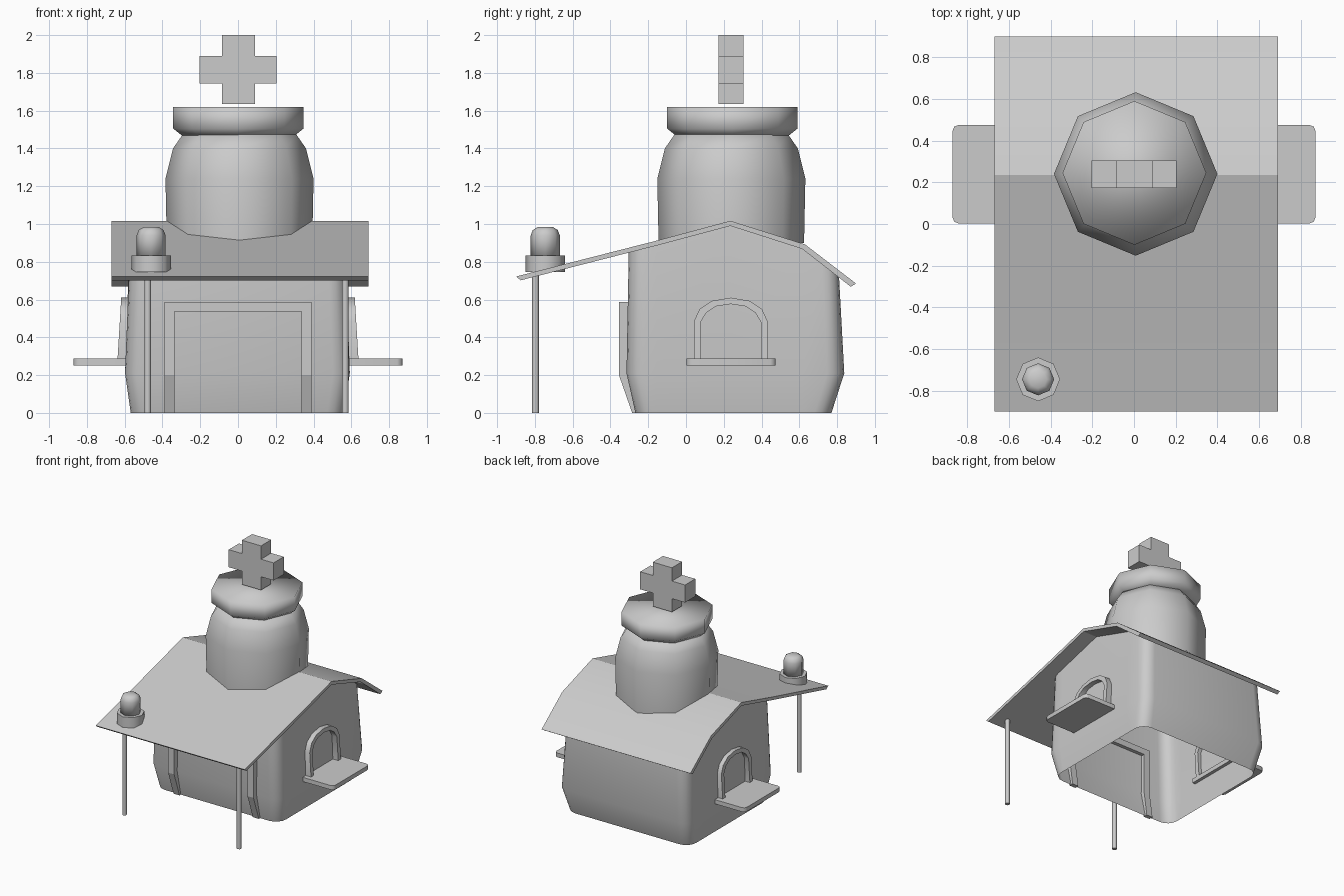
import bpy, bmesh, math

if "Cube" in bpy.data.objects:
    bpy.data.objects.remove(bpy.data.objects["Cube"])

stone = bpy.data.materials.new("plain grey")
stone.diffuse_color = (0.6, 0.6, 0.6, 1)
stone.use_nodes = True
stone.node_tree.nodes["Principled BSDF"].inputs["Base Color"].default_value = stone.diffuse_color


def make(name, verts, faces, smooth=None):
    me = bpy.data.meshes.new(name)
    me.from_pydata(verts, [], faces)
    bm = bmesh.new()
    bm.from_mesh(me)
    bmesh.ops.recalc_face_normals(bm, faces=bm.faces)
    bm.to_mesh(me)
    bm.free()
    me.materials.append(stone)
    ob = bpy.data.objects.new(name, me)
    bpy.context.collection.objects.link(ob)
    if smooth:
        bpy.ops.object.select_all(action='DESELECT')
        ob.select_set(True)
        bpy.context.view_layer.objects.active = ob
        bpy.ops.object.shade_smooth_by_angle(angle=math.radians(smooth))
    return ob


def prism(name, outline, place, a, b, smooth=None):
    """Extrude a 2D outline; place(u, v, t) maps to 3D, t runs from a to b."""
    n = len(outline)
    verts = [place(u, v, t) for t in (a, b) for u, v in outline]
    faces = [tuple(range(n)), tuple(range(n, 2 * n))]
    faces += [(i, (i + 1) % n, n + (i + 1) % n, n + i) for i in range(n)]
    return make(name, verts, faces, smooth)


def lathe(name, cx, cy, profile, sides=8, smooth=180, bottom=True):
    verts = [(cx + r * math.cos(2 * math.pi * i / sides),
              cy + r * math.sin(2 * math.pi * i / sides), z)
             for r, z in profile for i in range(sides)]
    faces = [(k * sides + i, k * sides + (i + 1) % sides,
              (k + 1) * sides + (i + 1) % sides, (k + 1) * sides + i)
             for k in range(len(profile) - 1) for i in range(sides)]
    faces.append(tuple(range((len(profile) - 1) * sides, len(profile) * sides)))
    if bottom:
        faces.append(tuple(range(sides)))
    return make(name, verts, faces, smooth)


# Roof: bent sheet running across the building
roof_top = [(-0.9, 0.722), (-0.155, 0.912), (0.235, 1.017), (0.63, 0.892), (0.9, 0.685)]
roof_low = [(-0.875, 0.702), (-0.155, 0.886), (0.235, 0.99), (0.615, 0.868), (0.872, 0.668)]
prism("roof", roof_top + roof_low[::-1], lambda u, v, t: (t, u, v), -0.67, 0.69, 25)


def roof_under(y):
    for (y0, z0), (y1, z1) in zip(roof_low, roof_low[1:]):
        if y <= y1:
            return z0 + (z1 - z0) * (y - y0) / (y1 - y0) + 0.008
    return roof_low[-1][1]


# Walls: open shell with rounded corners, bulging near the base
def wall_ring(hx, y0, y1, r=0.09, seg=4):
    pts = []
    for cx, cy, start in ((hx - r, y1 - r, 0), (r - hx, y1 - r, 90),
                          (r - hx, y0 + r, 180), (hx - r, y0 + r, 270)):
        for k in range(seg + 1):
            a = math.radians(start + 90 * k / seg)
            pts.append((cx + r * math.cos(a), cy + r * math.sin(a)))
        breaks = (0.615, 0.235, -0.155)
        if start == 90:
            pts += [(-hx, y) for y in breaks]
        if start == 270:
            pts += [(hx, y) for y in breaks[::-1]]
    return [(x - 0.003, y) for x, y in pts]


rings = [[(x, y, 0) for x, y in wall_ring(0.565, -0.268, 0.77)],
         [(x, y, 0.21) for x, y in wall_ring(0.595, -0.315, 0.838)],
         [(x, y, roof_under(y)) for x, y in wall_ring(0.568, -0.303, 0.81)]]
n = len(rings[0])
make("walls", [p for ring in rings for p in ring],
     [(k * n + i, k * n + (i + 1) % n, (k + 1) * n + (i + 1) % n, (k + 1) * n + i)
      for k in range(2) for i in range(n)], 40)

# Tower and its rim
lathe("tower", 0.008, 0.24, [(0.385, 0.9), (0.392, 1.24), (0.352, 1.4), (0.3, 1.475)],
      bottom=False)
lathe("tower_rim", 0.002, 0.245, [(0.295, 1.465), (0.345, 1.505), (0.345, 1.62)])

# Cross above the tower
cross = [(-0.085, 1.635), (0.09, 1.635), (0.09, 1.745), (0.205, 1.745), (0.205, 1.89),
         (0.09, 1.89), (0.09, 2.0), (-0.085, 2.0), (-0.085, 1.89), (-0.205, 1.89),
         (-0.205, 1.745), (-0.085, 1.745)]
prism("cross", cross, lambda u, v, t: (u, t, v), 0.172, 0.305)

# Small chimney on the porch roof
lathe("chimney_base", -0.46, -0.745, [(0.105, 0.745), (0.105, 0.832)], smooth=60)
lathe("chimney_top", -0.46, -0.745, [(0.077, 0.82), (0.077, 0.94), (0.066, 0.968), (0.042, 0.983)])

# Porch poles
for side, x in (("left", -0.478), ("right", 0.568)):
    lathe("porch_pole_" + side, x, -0.797, [(0.018, 0), (0.018, 0.73)], smooth=60)

# Door frame: two posts following the wall bulge, and a lintel
post = [(-0.25, 0), (-0.285, 0), (-0.355, 0.2), (-0.355, 0.586), (-0.28, 0.586), (-0.28, 0.2)]
for side, a, b in (("left", -0.39, -0.335), ("right", 0.335, 0.39)):
    prism("door_post_" + side, post, lambda u, v, t: (t, u, v), a, b)
lintel = [(-0.28, 0.536), (-0.355, 0.536), (-0.355, 0.586), (-0.28, 0.586)]
prism("door_lintel", lintel, lambda u, v, t: (t, u, v), -0.335, 0.335)

# Arched window frames and sills on both sides
half_out = [(0.195, 0.27), (0.195, 0.485), (0.165, 0.55), (0.1, 0.593), (0, 0.61)]
half_in = [(0.16, 0.27), (0.16, 0.48), (0.13, 0.53), (0.08, 0.564), (0, 0.576)]


def mirrored(half):
    return half + [(-u, v) for u, v in half[-2::-1]]


for side, s in (("right", 1), ("left", -1)):
    arch = [(u + 0.237, v) for u, v in mirrored(half_out) + mirrored(half_in)[::-1]]
    m = len(arch)
    half = m // 2
    verts = [(s * (x - 0.06 * (v - 0.28)), u, v) for x in (0.57, 0.638) for u, v in arch]
    faces = [(i, (i + 1) % m, m + (i + 1) % m, m + i) for i in range(m)]
    for o in (0, m):
        faces += [(o + i, o + i + 1, o + m - 2 - i, o + m - 1 - i) for i in range(half - 1)]
    make("window_frame_" + side, verts, faces, 40)

    sill = [(0.57, 0.003), (0.842, 0.003), (0.862, 0.011), (0.87, 0.031),
            (0.87, 0.447), (0.862, 0.467), (0.842, 0.475), (0.57, 0.475)]
    prism("window_sill_" + side, sill, lambda u, v, t: (s * u, v, t), 0.252, 0.287, 50)
